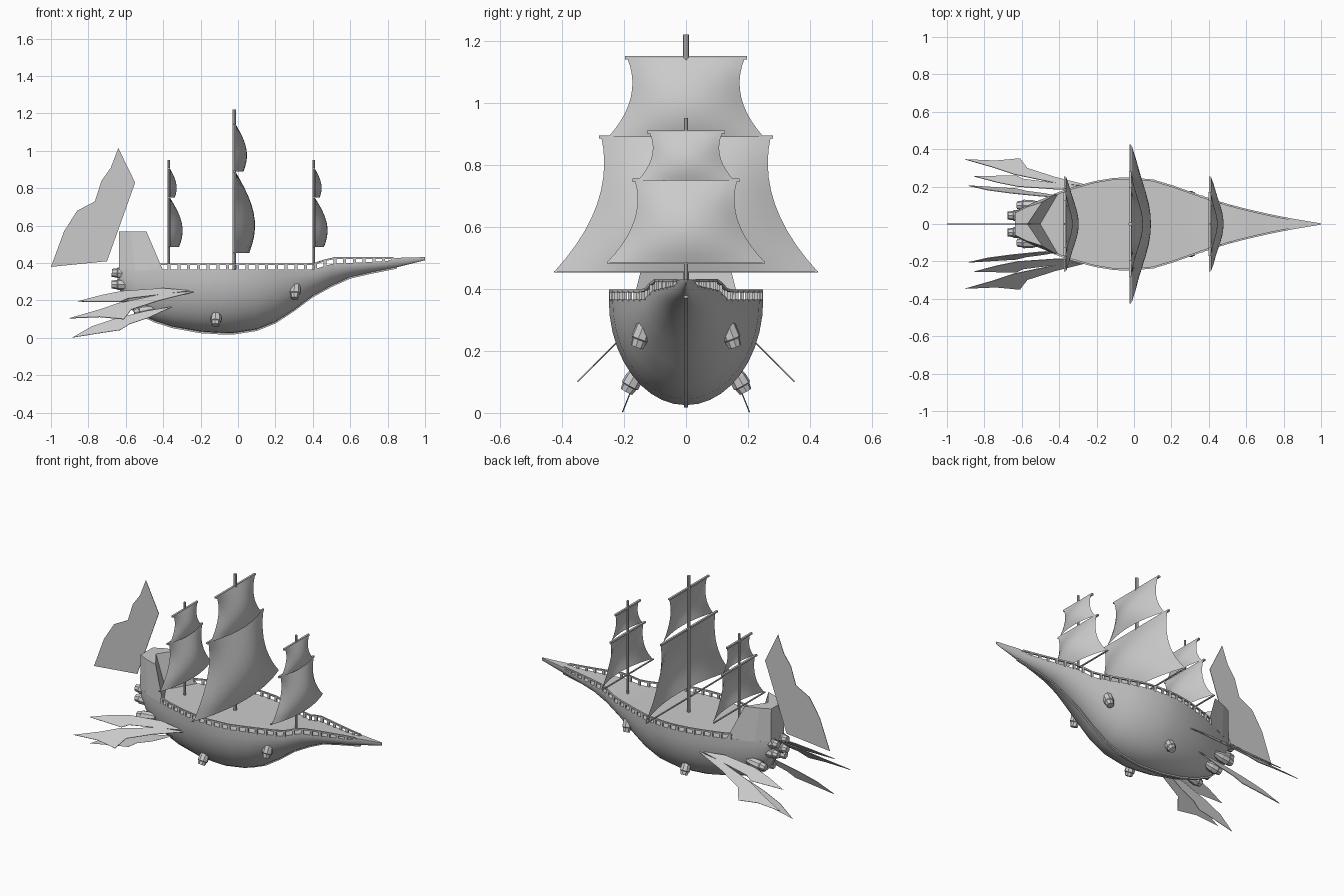
import bpy, bmesh, math
from mathutils import Vector, Matrix

if "Cube" in bpy.data.objects:
    bpy.data.objects.remove(bpy.data.objects["Cube"])

# Hull stations: x, half beam, keel z, deck z
ST = [(-.635, .065, .27, .365), (-.6, .085, .19, .365), (-.55, .108, .14, .365),
      (-.45, .15, .092, .365), (-.35, .19, .06, .365), (-.2, .231, .033, .365),
      (-.1, .246, .027, .365), (-.03, .249, .025, .365), (.1, .237, .045, .365),
      (.2, .207, .085, .365), (.3, .172, .15, .365), (.4, .137, .225, .365),
      (.5, .106, .28, .395), (.6, .08, .325, .401), (.7, .057, .348, .406),
      (.8, .036, .368, .412), (.85, .028, .378, .428), (1.0, .003, .415, .432)]


def station(x):
    for a, b in zip(ST, ST[1:]):
        if x <= b[0]:
            t = (x - a[0]) / (b[0] - a[0])
            return [a[i] + (b[i] - a[i]) * t for i in range(1, 4)]
    return ST[-1][1:]


def finish(name, bm, smooth=None):
    bmesh.ops.recalc_face_normals(bm, faces=bm.faces)
    me = bpy.data.meshes.new(name)
    bm.to_mesh(me)
    bm.free()
    ob = bpy.data.objects.new(name, me)
    bpy.context.collection.objects.link(ob)
    if smooth:
        me.shade_smooth()
        me.set_sharp_from_angle(angle=math.radians(smooth))
    return ob


def loft(bm, rings, closed=True, caps=True):
    vs = [[bm.verts.new(p) for p in r] for r in rings]
    n = len(vs[0])
    for a, b in zip(vs, vs[1:]):
        for i in range(n if closed else n - 1):
            j = (i + 1) % n
            bm.faces.new((a[i], a[j], b[j], b[i]))
    if caps:
        bm.faces.new(vs[0])
        bm.faces.new(vs[-1])


def bar(bm, p, q, w, h):
    p, q = Vector(p), Vector(q)
    d = q - p
    up = Vector((0, 0, 1)) if abs(d.normalized().z) < .9 else Vector((1, 0, 0))
    s = d.cross(up).normalized()
    u = s.cross(d).normalized()
    m = Matrix((s * w, d, u * h)).transposed().to_4x4()
    m.translation = (p + q) / 2
    bmesh.ops.create_cube(bm, size=1, matrix=m)


def lathe(bm, p, q, profile, n=8):
    p, q = Vector(p), Vector(q)
    rot = (q - p).to_track_quat('Z', 'Y')
    loft(bm, [[p.lerp(q, t) + rot @ Vector((r * math.cos(2 * math.pi * k / n),
               r * math.sin(2 * math.pi * k / n), 0)) for k in range(n)] for t, r in profile])


# Hull: half-ellipse sections closed by the deck
bm = bmesh.new()
N = 20
loft(bm, [[(x, -b * math.cos(math.pi * k / N), d - (d - k0) * math.sin(math.pi * k / N))
           for k in range(N + 1)] for x, b, k0, d in ST])
finish("hull", bm, 35)

# Keel strip
bm = bmesh.new()
loft(bm, [[(x, s * .007, k0 + dz) for s, dz in ((-1, .02), (-1, -.008), (1, -.008), (1, .02))]
          for x, b, k0, d in ST[:-1]])
finish("keel", bm)

# Stern castle with a V-shaped sloping front
bm = bmesh.new()
low = [(-.635, .066), (-.55, .109), (-.4, .17), (-.5, 0)]
top = [(-.635, .06), (-.575, .09), (-.49, .118), (-.57, 0)]
loft(bm, [[(x, y, z) for x, y in o] + [(x, -y, z) for x, y in o[2::-1]]
          for o, z in ((low, .36), (top, .57))])
finish("stern_castle", bm)


# Railing along both sides
def rail_z(x):
    return .393 + .034 * min(1, max(0, (x - .4) / .1))


for side, name in ((1, "port_railing"), (-1, "starboard_railing")):
    bm = bmesh.new()
    xs = [-.42 + i * 1.25 / 24 for i in range(25)]
    pts = [Vector((x, side * (station(x)[0] - .004), rail_z(x))) for x in xs]
    for p, q in zip(pts, pts[1:]):
        bar(bm, p, q, .01, .009)
    for p in pts:
        bar(bm, (p.x, p.y, station(p.x)[2] - .005), p, .009, .016)
    finish(name, bm)


# Masts, yards and billowing sails
def sail(name, x, zt, zb, wt, wm, wb, depth):
    bm = bmesh.new()
    b2 = 2 * (wt + wb - 2 * wm)
    a = wb - wt - b2
    rows = []
    for j in range(11):
        v = j / 10
        w = wt + a * v + b2 * v * v
        g = math.sin(math.pi * .75 * v)
        rows.append([(x + .006 + depth * g * (1 - (k / 6) ** 2), w * k / 6, zt + (zb - zt) * v)
                     for k in range(-6, 7)])
    loft(bm, rows, closed=False, caps=False)
    finish(name, bm, 40)
    bm = bmesh.new()
    bar(bm, (x, -wt - .007, zt), (x, wt + .007, zt), .012, .01)
    bar(bm, (x, -wb, zb), (x, wb, zb), .008, .006)
    finish(name + "_yards", bm)


SMALL = [(.75, .485, .165, .168, .255, .068), (.905, .75, .118, .11, .155, .036)]
MAIN = [(.89, .455, .273, .287, .425, .105), (1.145, .89, .19, .178, .25, .062)]
for name, x, r, h, sails in (("mizzen", -.37, .006, .95, SMALL), ("main", -.02, .01, 1.22, MAIN),
                             ("fore", .405, .006, .95, SMALL)):
    bm = bmesh.new()
    lathe(bm, (x, 0, .35), (x, 0, h), [(0, r), (1, r)])
    finish(name + "_mast", bm, 30)
    for part, s in zip(("_lower_sail", "_upper_sail"), sails):
        sail(name + part, x, *s)

# Thrusters: stern cluster, lower stern, belly and bow
POD = [(0, .017), (.35, .028), (.72, .03), (.76, .025), (1, .021)]
PODS = [((-.56, .045, .345), (-.675, .045, .348)), ((-.56, .045, .285), (-.675, .045, .285)),
        ((-.5, .10, .228), (-.625, .10, .212)), ((-.45, .08, .155), (-.555, .085, .135)),
        ((-.115, .152, .14), (-.12, .192, .068)), ((.31, .122, .31), (.303, .158, .212))]
for i, (p, q) in enumerate(PODS):
    bm = bmesh.new()
    for s in (1, -1):
        lathe(bm, (p[0], s * p[1], p[2]), (q[0], s * q[1], q[2]), POD)
    finish("thruster_pair_%d" % (i + 1), bm)


# Thin fins
def plate(name, outlines, thick):
    bm = bmesh.new()
    for o in outlines:
        bm.faces.new([bm.verts.new(p) for p in o])
    me_ob = finish(name, bm)
    if thick:
        m = me_ob.modifiers.new("thickness", 'SOLIDIFY')
        m.thickness, m.offset = thick, 0


BIG = [(-.22, .2), (-.42, .25), (-.57, .298), (-.61, .35), (-.74, .338), (-.9, .345),
       (-.75, .302), (-.64, .265), (-.4, .215)]
MID = [(-.25, .198), (-.59, .24), (-.63, .258), (-.855, .255), (-.73, .222), (-.62, .2), (-.4, .185)]
LOW = [(-.35, .165), (-.48, .105), (-.58, .072), (-.63, .04), (-.75, .022), (-.885, .0),
       (-.78, .06), (-.66, .1), (-.5, .14)]
for s, side in ((1, "port"), (-1, "starboard")):
    plate(side + "_large_fin", [[(x, s * y, .45 - y) for x, y in BIG]], .004)
    plate(side + "_middle_fin", [[(x, s * y, .45 - y) for x, y in MID]], .004)
    plate(side + "_lower_fin", [[(x, s * (.205 - .4 * z), z + .002) for x, z in LOW]], .004)

TAIL = [(-.64, 1.015), (-.55, .83), (-.7, .41), (-1, .38), (-.93, .57), (-.86, .68),
        (-.765, .73), (-.73, .84), (-.68, .91)]
plate("tail_sail", [[(x, 0, z) for x, z in TAIL]], .003)
